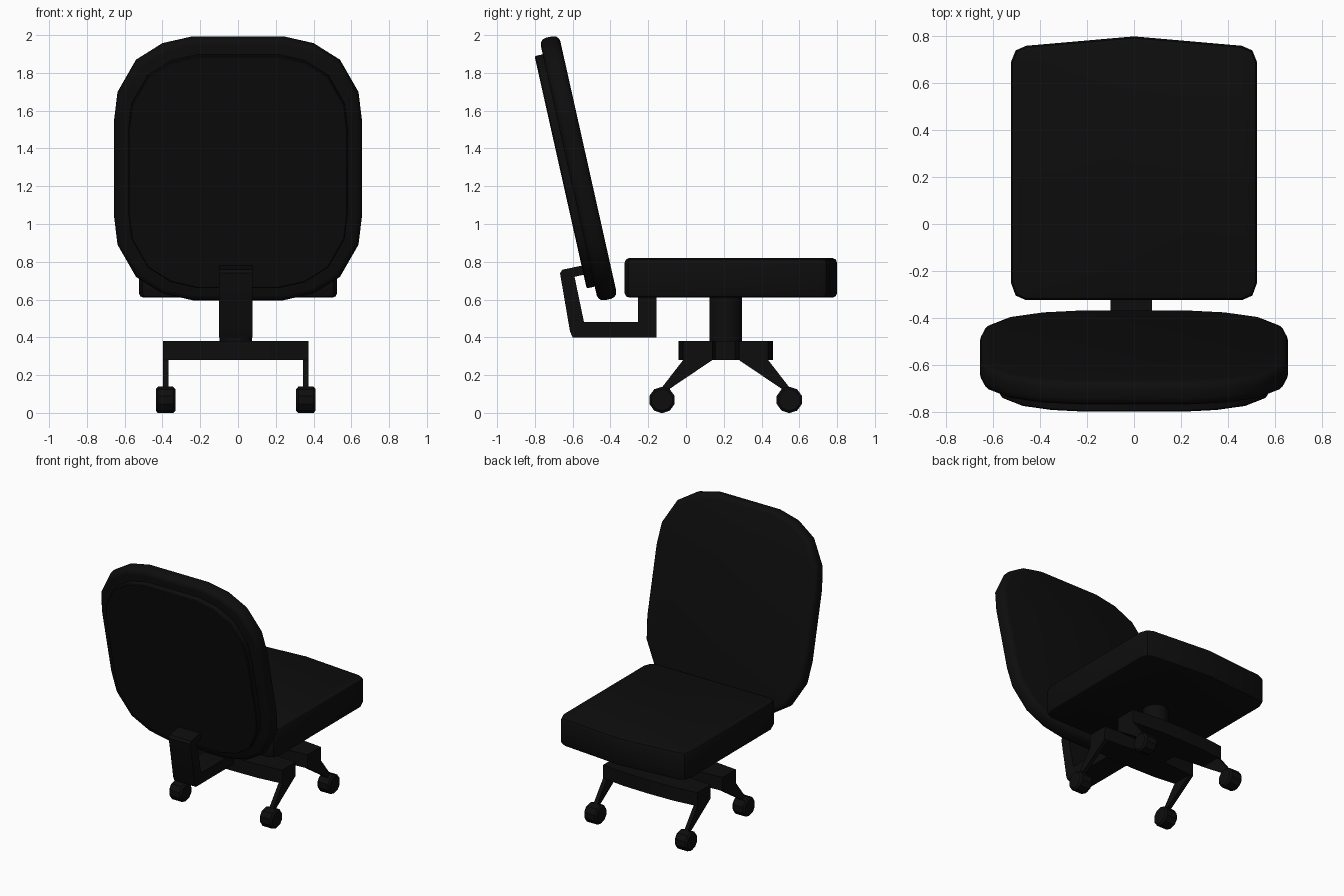
import bpy, bmesh, math
from mathutils import Vector

cube = bpy.data.objects.get("Cube")
if cube:
    bpy.data.objects.remove(cube)

black = bpy.data.materials.new("matte_black")
black.use_nodes = True
colour = (0.004, 0.004, 0.004, 1)
black.diffuse_color = colour
black.node_tree.nodes["Principled BSDF"].inputs["Base Color"].default_value = colour

MID = -0.012          # x centre of the metalwork
HUB_Y = 0.21          # y centre of the base


def slab(name, outline, axis, low, high, bevel=0.0, segments=2, loc=(0, 0, 0), tilt=0.0):
    """Extrude a 2D outline along an axis from low to high and round its rims."""
    place = {"x": lambda a, b, d: (d, a, b),
             "y": lambda a, b, d: (a, d, b),
             "z": lambda a, b, d: (a, b, d)}[axis]
    bm = bmesh.new()
    face = bm.faces.new([bm.verts.new(place(a, b, low)) for a, b in outline])
    moved = bmesh.ops.extrude_face_region(bm, geom=[face])["geom"]
    shift = Vector(place(0, 0, high - low))
    bmesh.ops.translate(bm, vec=shift, verts=[v for v in moved if isinstance(v, bmesh.types.BMVert)])
    bmesh.ops.recalc_face_normals(bm, faces=bm.faces)
    if bevel:
        rims = [e for e in bm.edges if abs((e.verts[0].co - e.verts[1].co).dot(shift)) < 1e-6]
        bmesh.ops.bevel(bm, geom=rims, offset=bevel, segments=segments, profile=0.5, affect="EDGES")
    mesh = bpy.data.meshes.new(name)
    bm.to_mesh(mesh)
    bm.free()
    mesh.materials.append(black)
    obj = bpy.data.objects.new(name, mesh)
    obj.location = loc
    obj.rotation_euler.x = tilt
    bpy.context.collection.objects.link(obj)
    bpy.ops.object.select_all(action="DESELECT")
    bpy.context.view_layer.objects.active = obj
    obj.select_set(True)
    bpy.ops.object.shade_smooth_by_angle(angle=math.radians(30))
    return obj


def mirrored(half):
    """Complete a right-hand outline with its mirror image."""
    return half + [(-a, b) for a, b in reversed(half) if abs(a) > 1e-6]


def ring(radius, sides, cx, cy):
    steps = [2 * math.pi * (i + 0.5) / sides for i in range(sides)]
    return [(cx + radius * math.cos(t), cy + radius * math.sin(t)) for t in steps]


# Seat cushion with a slightly peaked front edge
seat_half = [(0.46, -0.325), (0.505, -0.305), (0.525, -0.25), (0.525, 0.69),
             (0.505, 0.74), (0.46, 0.76), (0, 0.8)]
slab("seat", mirrored(seat_half), "z", 0.61, 0.82, 0.025)

# Reclined backrest cushion and its rear shell
corner = [(0.657, 0.25), (0.638, 0.41), (0.54, 0.585), (0.4, 0.675), (0.24, 0.712)]
back_half = [(a, -b) for a, b in reversed(corner)] + corner
back_outline = mirrored(back_half)
recline = math.atan(0.224)
back_centre = (0, -0.569, 1.295)
slab("backrest", back_outline, "y", -0.053, 0.053, 0.035, 3, back_centre, recline)
shell = [(a * 0.885, b * 0.885) for a, b in back_outline]
slab("backrest_shell", shell, "y", -0.097, -0.045, 0.006, 1, back_centre, recline)

# Bent bracket joining the seat to the backrest
bracket = [(-0.155, 0.62), (-0.155, 0.4), (-0.6, 0.4), (-0.614, 0.43), (-0.667, 0.74),
           (-0.655, 0.758), (-0.5, 0.79), (-0.5, 0.742), (-0.59, 0.72), (-0.54, 0.48),
           (-0.255, 0.48), (-0.255, 0.62)]
slab("back_bracket", bracket, "x", MID - 0.088, MID + 0.088)

# Seat column
slab("seat_column", ring(0.088, 16, MID, HUB_Y), "z", 0.285, 0.62)

# Base plate with bowed edges and notched ends
edge = [(0.385, 0.07), (0.385, 0.225), (0.2, 0.245), (0, 0.25)]
base_half = [(a, -b) for a, b in reversed(edge)] + [(0.12, -0.05), (0.12, 0.05)] + edge
base = [(a + MID, b + HUB_Y) for a, b in mirrored(base_half)]
slab("base", base, "z", 0.28, 0.38)

# Four blade legs with casters
for side, s in (("right", -1), ("left", 1)):
    for end, e in (("front", -1), ("rear", 1)):
        x = MID + s * 0.371
        leg = [(0.07, 0.34), (0.07, 0.28), (0.3, 0.125), (0.345, 0.125), (0.225, 0.28), (0.225, 0.34)]
        slab(f"{end}_{side}_leg", [(HUB_Y + e * a, b) for a, b in leg], "x", x - 0.015, x + 0.015)
        wheel = ring(0.07, 10, HUB_Y + e * 0.337, 0.0685)
        slab(f"{end}_{side}_caster", wheel, "x", x - 0.052, x + 0.052, 0.012, 1)
